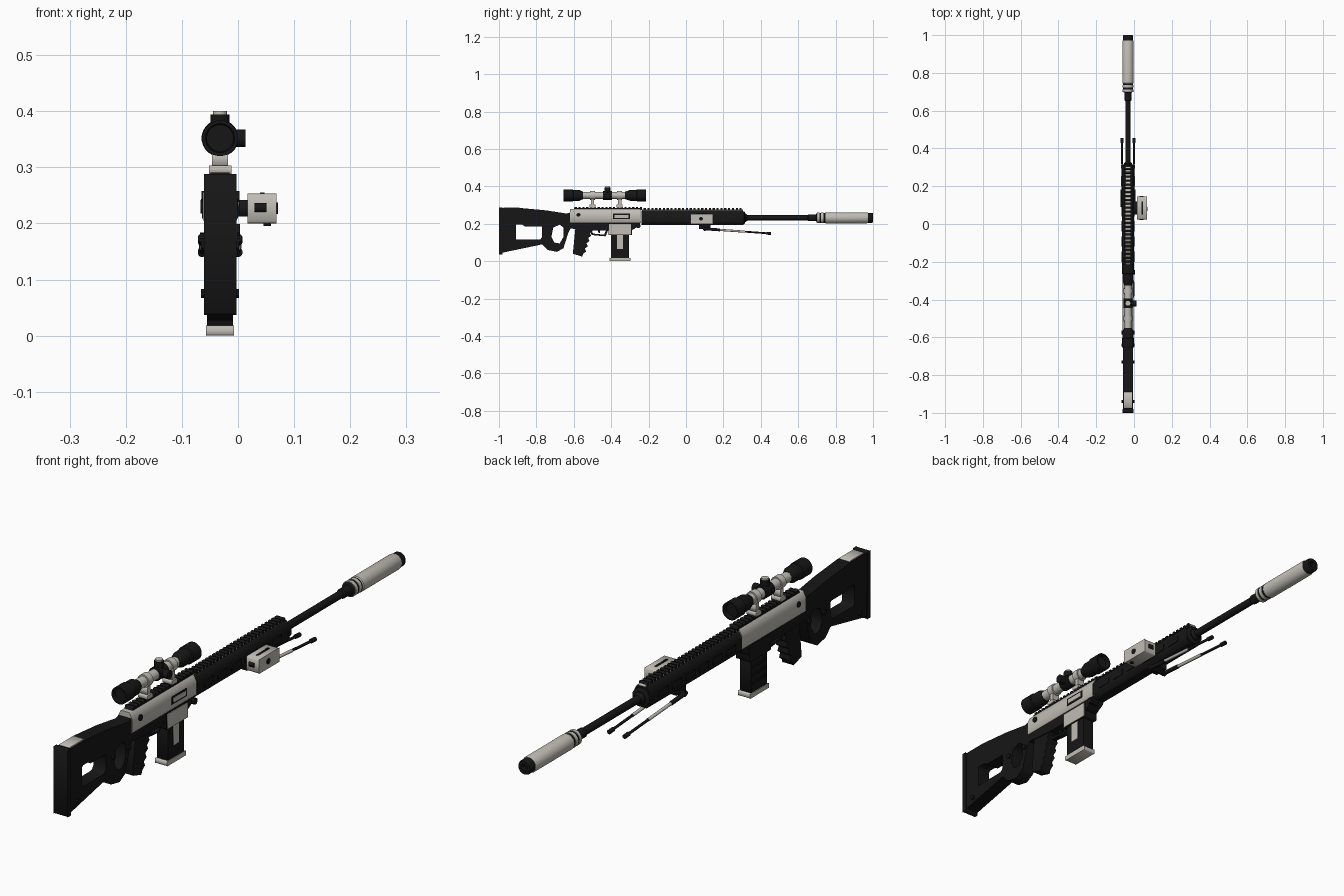
import bpy, math
from mathutils import Matrix, Vector

if "Cube" in bpy.data.objects:
    bpy.data.objects.remove(bpy.data.objects["Cube"])

C = -0.032  # centre plane of the rifle


def material(name, rgb):
    m = bpy.data.materials.new(name)
    m.use_nodes = True
    m.diffuse_color = (*rgb, 1)
    bsdf = m.node_tree.nodes["Principled BSDF"]
    bsdf.inputs["Base Color"].default_value = (*rgb, 1)
    bsdf.inputs["Roughness"].default_value = 0.6
    return m


BLACK = material("matte black", (0.008, 0.008, 0.008))
LIGHT = material("warm light grey", (0.53, 0.51, 0.46))

SIDE = Matrix(((0, 0, 1), (1, 0, 0), (0, 1, 0)))    # outline in y, z
CROSS = Matrix(((1, 0, 0), (0, 0, -1), (0, 1, 0)))  # outline in x, z


def finish(name, mesh, mat, bevel=0.0, smooth=False):
    mesh.materials.clear()
    mesh.materials.append(mat)
    ob = bpy.data.objects.new(name, mesh)
    bpy.context.collection.objects.link(ob)
    if bevel:
        mod = ob.modifiers.new("edge bevel", "BEVEL")
        mod.width, mod.segments = bevel, 1
        mod.limit_method, mod.angle_limit = "ANGLE", math.radians(35)
    if smooth:
        bpy.ops.object.select_all(action="DESELECT")
        ob.select_set(True)
        bpy.context.view_layer.objects.active = ob
        bpy.ops.object.shade_smooth_by_angle(angle=math.radians(35))
    return ob


def plate(name, loops, half, mat, at=(C, 0, 0), turn=SIDE, bevel=0.0):
    """Extrude an outline; any further loops become holes."""
    cu = bpy.data.curves.new(name, "CURVE")
    cu.dimensions, cu.fill_mode, cu.extrude = "2D", "BOTH", half
    for loop in loops:
        sp = cu.splines.new("POLY")
        sp.points.add(len(loop) - 1)
        for p, (a, b) in zip(sp.points, loop):
            p.co = (a, b, 0, 1)
        sp.use_cyclic_u = True
    tmp = bpy.data.objects.new("temporary", cu)
    bpy.context.collection.objects.link(tmp)
    bpy.context.view_layer.update()
    dg = bpy.context.evaluated_depsgraph_get()
    mesh = bpy.data.meshes.new_from_object(tmp.evaluated_get(dg))
    bpy.data.objects.remove(tmp)
    mesh.transform(Matrix.Translation(at) @ turn.to_4x4())
    return finish(name, mesh, mat, bevel)


def box(name, y0, y1, z0, z1, half, mat, x=C, bevel=0.0):
    return plate(name, [[(y0, z0), (y1, z0), (y1, z1), (y0, z1)]], half, mat,
                 (x, 0, 0), SIDE, bevel)


def lathe(name, start, axis, profile, mat, sides=24):
    """Turned part: profile is (distance along axis, radius)."""
    verts, faces = [], []
    rot = Vector((0, 0, 1)).rotation_difference(Vector(axis)).to_matrix()
    for d, r in profile:
        for i in range(sides):
            a = 2 * math.pi * (i + 0.5) / sides
            verts.append(rot @ Vector((r * math.cos(a), r * math.sin(a), d)) + Vector(start))
    for k in range(len(profile) - 1):
        for i in range(sides):
            j, b = (i + 1) % sides, k * sides
            faces.append((b + i, b + j, b + sides + j, b + sides + i))
    faces += [tuple(reversed(range(sides))), tuple(range(len(verts) - sides, len(verts)))]
    mesh = bpy.data.meshes.new(name)
    mesh.from_pydata(verts, [], faces)
    return finish(name, mesh, mat, smooth=sides > 8)


def rod(name, a, b, r, mat, sides=12):
    d = Vector(b) - Vector(a)
    return lathe(name, a, d, [(0, r), (d.length, r)], mat, sides)


# Stock with two openings, butt plate, cheek pad and bolts
outline = [(-0.985, 0.045), (-0.77, 0.09), (-0.74, 0.06), (-0.69, 0.05), (-0.655, 0.07),
           (-0.63, 0.15), (-0.605, 0.2), (-0.6, 0.265), (-0.64, 0.255), (-0.75, 0.272),
           (-0.88, 0.284), (-0.985, 0.284)]
rear_hole = [(-0.91, 0.115), (-0.78, 0.115), (-0.77, 0.13), (-0.77, 0.185), (-0.86, 0.185),
             (-0.875, 0.195), (-0.91, 0.195)]
thumb_hole = [(-0.705, 0.1), (-0.675, 0.095), (-0.655, 0.13), (-0.655, 0.18),
              (-0.675, 0.195), (-0.71, 0.18), (-0.72, 0.13)]
plate("stock", [outline, rear_hole, thumb_hole], 0.026, BLACK, bevel=0.005)
box("butt_plate", -1, -0.98, 0.037, 0.288, 0.029, BLACK, bevel=0.004)
box("stock_top_pad", -0.975, -0.89, 0.27, 0.288, 0.022, LIGHT, bevel=0.003)
for y, z in ((-0.94, 0.075), (-0.73, 0.16), (-0.64, 0.16)):
    rod("stock_bolt", (C - 0.034, y, z), (C + 0.034, y, z), 0.009, BLACK, 8)

# Receiver
receiver = [(-0.03, 0.205), (0.03, 0.205), (0.03, 0.255), (0.018, 0.28), (-0.018, 0.28), (-0.03, 0.255)]
plate("receiver", [receiver], 0.189, LIGHT, (C, -0.431, 0), CROSS, 0.002)
plate("lower_receiver", [[(-0.62, 0.175), (-0.5, 0.165), (-0.29, 0.165), (-0.25, 0.19),
                          (-0.24, 0.212), (-0.62, 0.212)]], 0.026, BLACK, bevel=0.003)
box("ejection_port", -0.39, -0.3, 0.225, 0.254, 0.003, BLACK, C + 0.029)
box("bolt_carrier", -0.382, -0.308, 0.231, 0.248, 0.003, LIGHT, C + 0.0305)
rod("receiver_pin", (C - 0.033, -0.575, 0.248), (C + 0.035, -0.575, 0.248), 0.011, BLACK, 8)
rod("release_knob", (C, -0.255, 0.188), (C + 0.036, -0.255, 0.188), 0.012, BLACK, 8)

# Grip with finger grooves, trigger and guard
grip = [(-0.59, 0.19), (-0.605, 0.04), (-0.555, 0.025)]
for i in range(5):
    y, z = -0.55 + i * 0.009, 0.04 + i * 0.028
    grip += [(y, z), (y + 0.016, z + 0.012)]
grip.append((-0.5, 0.19))
plate("grip", [grip], 0.022, BLACK, bevel=0.003)
plate("trigger_guard", [[(-0.52, 0.18), (-0.505, 0.14), (-0.43, 0.133), (-0.41, 0.18)],
                        [(-0.508, 0.175), (-0.497, 0.148), (-0.438, 0.142), (-0.423, 0.175)]],
      0.01, BLACK)
plate("trigger", [[(-0.475, 0.18), (-0.468, 0.15), (-0.46, 0.15), (-0.46, 0.18)]], 0.005, BLACK)

# Magazine, its collar, side strip and floor plate
box("magazine", -0.4, -0.305, 0.015, 0.2, 0.023, BLACK, bevel=0.003)
box("magazine_floor", -0.408, -0.297, 0, 0.018, 0.025, LIGHT, bevel=0.003)
box("magazine_collar", -0.415, -0.29, 0.14, 0.2, 0.028, BLACK, bevel=0.003)
box("collar_side_plate", -0.412, -0.293, 0.142, 0.198, 0.002, LIGHT, C + 0.028)
box("magazine_strip", -0.37, -0.337, 0.065, 0.142, 0.002, LIGHT, C + 0.023)
for z in (0.05, 0.08, 0.11):
    box("magazine_rib", -0.395, -0.31, z, z + 0.008, 0.002, BLACK, C - 0.024)

# Handguard with side slots and toothed top rail
guard = [(-0.02, 0.193), (0.02, 0.193), (0.032, 0.21), (0.032, 0.252), (0.02, 0.272),
         (-0.02, 0.272), (-0.032, 0.252), (-0.032, 0.21)]
plate("handguard", [guard], 0.272, BLACK, (C, 0.033, 0), CROSS, 0.002)
lathe("handguard_collar", (C, 0.295, 0.232), (0, 1, 0),
      [(0, 0.036), (0.016, 0.036), (0.02, 0.03)], BLACK, 12)
for side in (-1, 1):
    for i in range(6):
        y = -0.2 + i * 0.08
        box("handguard_panel", y, y + 0.055, 0.218, 0.242, 0.002, BLACK, C + side * 0.033)
box("handguard_rail", -0.235, 0.305, 0.27, 0.277, 0.014, LIGHT)
box("receiver_rail", -0.6, -0.245, 0.275, 0.284, 0.017, BLACK)
for i in range(44):
    y = -0.595 + i * 0.0205
    box("rail_tooth", y, y + 0.011, 0.274, 0.284 if y > -0.24 else 0.291, 0.017, BLACK)

# Barrel and suppressor
rod("barrel", (C, 0.29, 0.232), (C, 0.72, 0.232), 0.014, BLACK, 20)
lathe("barrel_shoulder", (C, 0.3, 0.232), (0, 1, 0), [(0, 0.022), (0.02, 0.022), (0.03, 0.014)], BLACK)
lathe("suppressor_mount", (C, 0.65, 0.232), (0, 1, 0),
      [(0, 0.014), (0.005, 0.018), (0.045, 0.018), (0.05, 0.027), (0.095, 0.027)], BLACK)
for y in (0.7, 0.722):
    rod("suppressor_ring", (C, y, 0.232), (C, y + 0.013, 0.232), 0.029, LIGHT, 24)
lathe("suppressor", (C, 0.742, 0.232), (0, 1, 0),
      [(0, 0.027), (0.004, 0.03), (0.224, 0.03), (0.23, 0.028)], LIGHT, 28)
lathe("suppressor_cap", (C, 0.97, 0.232), (0, 1, 0),
      [(0, 0.027), (0.025, 0.027), (0.03, 0.024), (0.03, 0.012), (0.01, 0.012)], BLACK)

# Telescopic sight
Z = 0.352
lathe("scope_tube", (C, -0.57, Z), (0, 1, 0), [(0, 0.019), (0.27, 0.019)], LIGHT)
lathe("scope_eyepiece", (C, -0.655, Z), (0, 1, 0),
      [(0.012, 0.024), (0, 0.026), (0, 0.032), (0.05, 0.032), (0.053, 0.029),
       (0.085, 0.029), (0.105, 0.02)], BLACK)
lathe("scope_objective", (C, -0.325, Z), (0, 1, 0),
      [(0, 0.02), (0.025, 0.029), (0.06, 0.029), (0.063, 0.033), (0.11, 0.033),
       (0.11, 0.028), (0.095, 0.026)], BLACK)
rod("scope_turret_block", (C, -0.445, Z), (C, -0.395, Z), 0.025, BLACK, 16)
rod("scope_top_turret", (C, -0.42, Z), (C, -0.42, 0.394), 0.017, BLACK, 16)
rod("scope_top_cap", (C, -0.42, 0.393), (C, -0.42, 0.4), 0.013, LIGHT, 16)
rod("scope_side_turret", (C, -0.42, Z), (0.013, -0.42, Z), 0.016, BLACK, 16)
for y in (-0.5, -0.355):
    rod("scope_ring", (C, y - 0.013, Z), (C, y + 0.013, Z), 0.024, LIGHT, 20)
    box("scope_post", y - 0.009, y + 0.009, 0.295, 0.335, 0.014, LIGHT)
    box("scope_foot", y - 0.016, y + 0.016, 0.288, 0.303, 0.02, LIGHT, bevel=0.002)

# Side module on its bracket
X = 0.043
box("side_module", 0.025, 0.145, 0.2, 0.253, 0.026, LIGHT, X, 0.004)
box("module_bracket", 0.05, 0.12, 0.212, 0.242, 0.012, BLACK, 0.008)
box("module_lens", 0.021, 0.149, 0.22, 0.236, 0.011, BLACK, X - 0.003)
box("module_top_window", 0.05, 0.12, 0.247, 0.255, 0.004, BLACK, X)
rod("module_button", (X, 0.08, 0.227), (X + 0.028, 0.08, 0.227), 0.011, BLACK, 8)
rod("module_knob", (X + 0.009, 0.05, 0.195), (X + 0.009, 0.05, 0.21), 0.007, BLACK, 8)

# Folded bipod
box("bipod_mount", 0.07, 0.13, 0.172, 0.196, 0.018, BLACK, bevel=0.003)
rod("bipod_pivot", (C - 0.036, 0.1, 0.173), (C + 0.036, 0.1, 0.173), 0.011, BLACK, 10)
for side in (-1, 1):
    x = C + side * 0.032

    def along(t):
        return (x, 0.09 + t * 0.365, 0.174 - t * 0.026)
    rod("bipod_upper_leg", along(0), along(0.25), 0.008, BLACK)
    rod("bipod_piston", along(0.25), along(0.62), 0.006, LIGHT)
    rod("bipod_lower_leg", along(0.6), along(0.95), 0.005, BLACK)
    rod("bipod_foot", along(0.93), along(1), 0.008, BLACK)
